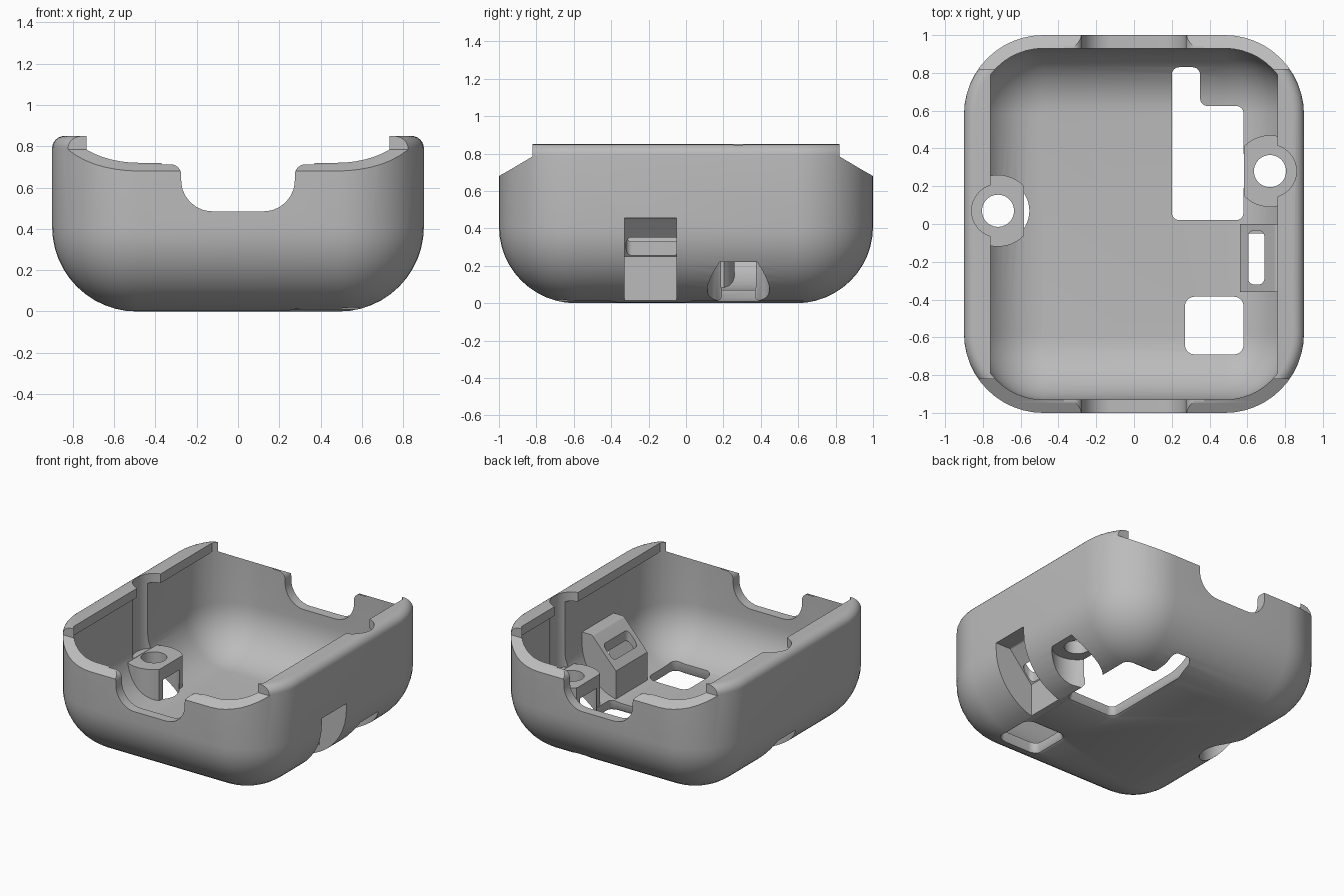
import bpy, bmesh, math
from mathutils import Vector

cube = bpy.data.objects.get("Cube")
if cube:
    bpy.data.objects.remove(cube, do_unlink=True)

grey = bpy.data.materials.new("matte_grey")
grey.use_nodes = True
colour = (0.5, 0.5, 0.5, 1)
grey.diffuse_color = colour
for node in grey.node_tree.nodes:
    if node.type == 'BSDF_PRINCIPLED':
        node.inputs["Base Color"].default_value = colour


def loft(name, rings):
    """Closed solid through rings of equal point count."""
    bm = bmesh.new()
    loops = [[bm.verts.new(p) for p in ring] for ring in rings]
    n = len(loops[0])
    for a, b in zip(loops, loops[1:]):
        for i in range(n):
            j = (i + 1) % n
            bm.faces.new((a[i], a[j], b[j], b[i]))
    bm.faces.new(loops[0][::-1])
    bm.faces.new(loops[-1])
    bmesh.ops.recalc_face_normals(bm, faces=bm.faces[:])
    mesh = bpy.data.meshes.new(name)
    bm.to_mesh(mesh)
    bm.free()
    mesh.materials.append(grey)
    obj = bpy.data.objects.new(name, mesh)
    bpy.context.collection.objects.link(obj)
    return obj


def round_poly(corners, steps=8):
    """Counter-clockwise outline from (u, v, radius) corners."""
    out = []
    for i, (u, v, r) in enumerate(corners):
        p = Vector((u, v))
        if r == 0:
            out.append(p)
            continue
        a = (Vector(corners[i - 1][:2]) - p).normalized()
        b = (Vector(corners[(i + 1) % len(corners)][:2]) - p).normalized()
        half = a.angle(b) / 2
        c = p + (a + b).normalized() * r / math.sin(half)
        d = r / math.tan(half)
        start, end = p + a * d - c, p + b * d - c
        for k in range(steps + 1):
            out.append(c + start.lerp(end, k / steps).normalized() * r)
    return out


def rect(u0, u1, v0, v1, r=0):
    return round_poly([(u0, v0, r), (u1, v0, r), (u1, v1, r), (u0, v1, r)])


def circle(cx, cy, r, n=48):
    return [Vector((cx + r * math.cos(t), cy + r * math.sin(t)))
            for t in (2 * math.pi * k / n for k in range(n))]


def prism(name, outline, lo, hi, axis='z', flare=0):
    """Extrude an outline along an axis, optionally flared around the underside."""
    def ring(w, grow):
        pts = []
        for i, p in enumerate(outline):
            t = (outline[(i + 1) % len(outline)] - outline[i - 1]).normalized()
            q = p + Vector((t.y, -t.x)) * grow
            pts.append({'z': (q.x, q.y, w), 'y': (q.x, w, q.y), 'x': (w, q.x, q.y)}[axis])
        return pts
    levels = [(lo, 0), (hi, 0)]
    if flare:
        levels = [(lo, flare), (0, flare), (flare * 0.3, flare * 0.4), (flare, 0), (hi, 0)]
    return loft(name, [ring(w, g) for w, g in levels])


def bowl(name, hx, hy, z0, z1, r, top_r=0, steps=12):
    """Rounded box with a filleted bottom and optional rounded top edge."""
    levels = []
    for k in range(steps + 1):
        t = math.pi / 2 * k / steps
        levels.append((r * (1 - math.sin(t)), z0 + r * (1 - math.cos(t))))
    if top_r:
        for k in range(7):
            t = math.pi / 2 * k / 6
            levels.append((top_r * (1 - math.cos(t)), z1 - top_r + top_r * math.sin(t)))
    else:
        levels.append((0, z1))
    rings = []
    for inset, z in levels:
        x, y, c = hx - inset, hy - inset, r + 0.01 - inset
        pts = []
        for q, (sx, sy) in enumerate([(1, 1), (-1, 1), (-1, -1), (1, -1)]):
            for k in range(steps + 1):
                t = math.pi / 2 * (q + k / steps)
                pts.append((sx * (x - c) + c * math.cos(t), sy * (y - c) + c * math.sin(t), z))
        rings.append(pts)
    return loft(name, rings)


def cut(target, cutter):
    mod = target.modifiers.new("cut", 'BOOLEAN')
    mod.operation = 'DIFFERENCE'
    mod.solver = 'EXACT'
    mod.object = cutter
    bpy.context.view_layer.objects.active = target
    bpy.ops.object.modifier_apply(modifier=mod.name)
    bpy.data.objects.remove(cutter, do_unlink=True)


shell = bowl("case_shell", 0.9, 1.0, 0, 0.85, 0.41, top_r=0.06)
cavity = bowl("cavity", 0.83, 0.93, 0.07, 1.1, 0.34)
bosses = [(-1, 0.07), (1, 0.28)]

# Side lips, screw bosses and port housing are left out of the cavity
for s in (-1, 1):
    x0, x1 = sorted((s * 0.76, s * 1.1))
    cut(cavity, prism("lip", rect(x0, x1, -0.85, 0.85), 0.784, 1.2))
for s, y in bosses:
    outline = [Vector((s * max(p.x, 0.583), p.y)) for p in circle(0.72, y, 0.19)]
    cut(cavity, prism("screw_boss", outline, -0.1, 0.31))
housing = round_poly([(0.56, -0.1, 0), (1.1, -0.1, 0), (1.1, 0.49, 0),
                      (0.75, 0.49, 0.03), (0.56, 0.28, 0)])
cut(cavity, prism("port_housing", housing, -0.36, 0, 'y'))
cut(shell, cavity)

# Sloping rims at both ends
for s in (-1, 1):
    rim = [(0.82, 1.2), (0.82, 0.785), (0.95, 0.708), (1.0, 0.68), (1.2, 0.6), (1.2, 1.2)]
    cut(shell, prism("rim_cut", [Vector((s * y, z)) for y, z in rim], -1.2, 1.2, 'x'))

# Strap notches in the end walls
notch = round_poly([(0.37, 1.2, 0), (-0.37, 1.2, 0), (-0.37, 0.712, 0), (-0.275, 0.712, 0.05),
                    (-0.275, 0.485, 0.15), (0.275, 0.485, 0.15), (0.275, 0.712, 0.05),
                    (0.37, 0.712, 0)])
cut(shell, prism("notch", notch, -1.2, 1.2, 'y'))

# Port recess with its slot
recess = round_poly([(0.6, -0.2, 0), (1.2, -0.2, 0), (1.2, 0.455, 0), (0.78, 0.455, 0.02),
                     (0.6, 0.25, 0)])
cut(shell, prism("port_recess", recess, -0.33, -0.05, 'y'))
cut(shell, prism("port_slot", rect(0.605, 0.69, -0.32, -0.035, 0.03), 0.1, 0.6))

# Floor openings
cut(shell, prism("square_opening", rect(0.27, 0.58, -0.69, -0.385, 0.05), -0.1, 0.3, flare=0.03))
window = round_poly([(0.2, 0.02, 0.04), (0.58, 0.02, 0.04), (0.58, 0.625, 0.04),
                     (0.35, 0.625, 0.04), (0.35, 0.83, 0.04), (0.2, 0.83, 0.04)])
cut(shell, prism("stepped_opening", window, -0.1, 0.3, flare=0.03))

# Counterbore, screw hole and driver access at each boss
for s, y in bosses:
    cut(shell, prism("counterbore", circle(s * 0.72, y, 0.166), -0.1, 0.22, flare=0.02))
    cut(shell, prism("screw_hole", circle(s * 0.72, y, 0.085), 0.1, 0.4))
    cut(shell, prism("driver_access", circle(s * 0.72, y, 0.14), 0.312, 1.2))

# Smooth shading with crisp cut edges
bpy.ops.object.select_all(action='DESELECT')
shell.select_set(True)
bpy.context.view_layer.objects.active = shell
bpy.ops.object.shade_smooth_by_angle(angle=math.radians(32))
